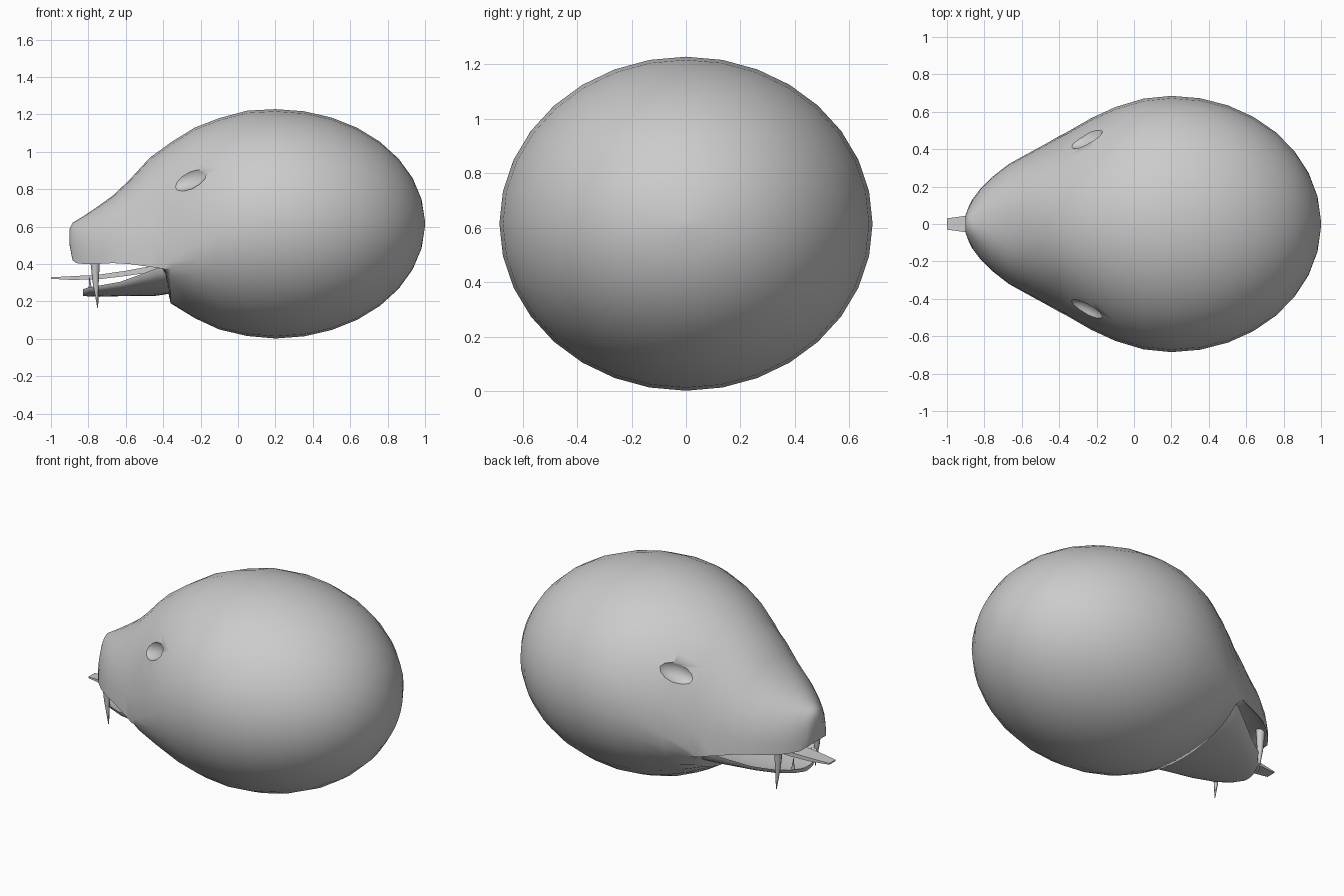
import bpy, bmesh, math
from mathutils import Matrix, Vector

if "Cube" in bpy.data.objects:
    bpy.data.objects.remove(bpy.data.objects["Cube"])

N = 32


def ring(x, hw, zm, up, down, e=2.0):
    """Half-width hw at height zm; up/down are the signed centre heights."""
    pts = []
    for i in range(N):
        a = 2 * math.pi * i / N
        c, s = math.cos(a), math.sin(a)
        p = 2 / e if s > 0 else 1
        y = hw * math.copysign(abs(c) ** p, c)
        z = zm + (up * abs(s) ** p if s > 0 else down * abs(s))
        pts.append((x, y, z))
    return pts


def finish(bm, name, angle=50):
    bmesh.ops.recalc_face_normals(bm, faces=bm.faces[:])
    me = bpy.data.meshes.new(name)
    bm.to_mesh(me)
    bm.free()
    ob = bpy.data.objects.new(name, me)
    bpy.context.collection.objects.link(ob)
    bpy.ops.object.select_all(action='DESELECT')
    ob.select_set(True)
    bpy.context.view_layer.objects.active = ob
    bpy.ops.object.shade_smooth_by_angle(angle=math.radians(angle))
    return ob


def loft(name, rings, angle=50):
    bm = bmesh.new()
    rows = [[bm.verts.new(p) for p in r] for r in rings]
    for a, b in zip(rows, rows[1:]):
        n = len(a)
        for i in range(n):
            j = (i + 1) % n
            bm.faces.new((a[i], a[j], b[j], b[i]))
    # Fan caps keep concave ends clean
    for r in (rows[0], rows[-1]):
        mid = sum((v.co for v in r), Vector()) / len(r)
        c = bm.verts.new(mid)
        for i in range(len(r)):
            bm.faces.new((r[i], r[(i + 1) % len(r)], c))
    return finish(bm, name, angle)


# Egg-shaped head running forward into an upper snout with a hollow palate
# columns: x, half width, rim height, top, bottom, dome exponent
front = [(-0.90, 0.05, 0.51, 0.59, 0.50, 2), (-0.885, 0.09, 0.42, 0.62, 0.42, 2.2),
         (-0.865, 0.13, 0.405, 0.632, 0.41, 2.2), (-0.82, 0.19, 0.40, 0.66, 0.43, 2.2),
         (-0.76, 0.25, 0.40, 0.70, 0.45, 2.2), (-0.67, 0.32, 0.405, 0.765, 0.46, 2.2),
         (-0.58, 0.37, 0.40, 0.85, 0.45, 2.1), (-0.47, 0.43, 0.385, 0.97, 0.43, 2.1),
         (-0.40, 0.47, 0.375, 1.02, 0.37, 2.1), (-0.36, 0.49, 0.42, 1.05, 0.19, 2.1),
         (-0.23, 0.565, 0.50, 1.13, 0.11, 2.05), (-0.10, 0.625, 0.57, 1.18, 0.05, 2),
         (0.05, 0.67, 0.60, 1.22, 0.015, 2)]
rings = [ring(x, w, zm, zt - zm, zb - zm, e) for x, w, zm, zt, zb, e in front]
for k in range(0, 9):
    a = math.pi / 2 * k / 8.12
    c = math.cos(a)
    rings.append(ring(0.2 + 0.8 * math.sin(a), 0.685 * c, 0.615, 0.613 * c, -0.613 * c))
head = loft("head", rings)

# Almond eye sockets pressed into both sides
for s in (1, -1):
    bm = bmesh.new()
    bmesh.ops.create_uvsphere(bm, u_segments=12, v_segments=8, radius=1)
    ax = Vector((0.86, 0.40 * s, 0.36)).normalized()
    nrm = Vector((-0.42, 0.78 * s, 0.40))
    nrm = (nrm - ax * nrm.dot(ax)).normalized()
    up = ax.cross(nrm)
    R = Matrix((ax, up, nrm)).transposed().to_4x4()
    M = Matrix.Translation((-0.27, 0.475 * s, 0.86)) @ R @ Matrix.Diagonal((0.12, 0.065, 0.06, 1))
    bmesh.ops.transform(bm, matrix=M, verts=bm.verts[:])
    cut = finish(bm, "eye_socket_cutter")
    mod = head.modifiers.new("eye_socket", 'BOOLEAN')
    mod.operation, mod.solver, mod.object = 'DIFFERENCE', 'EXACT', cut
    bpy.context.view_layer.objects.active = head
    bpy.ops.object.modifier_apply(modifier=mod.name)
    bpy.data.objects.remove(cut)

# Trough-shaped lower jaw: x, half width, rim, trough floor, underside
jaw = [(-0.83, 0.07, 0.265, 0.255, 0.23), (-0.80, 0.14, 0.275, 0.255, 0.227),
       (-0.74, 0.20, 0.285, 0.26, 0.225), (-0.63, 0.27, 0.305, 0.265, 0.228),
       (-0.52, 0.34, 0.345, 0.28, 0.23), (-0.44, 0.39, 0.375, 0.30, 0.23),
       (-0.34, 0.43, 0.385, 0.32, 0.245), (-0.28, 0.44, 0.40, 0.35, 0.26)]
loft("lower_jaw", [ring(x, w, r, f - r, u - r) for x, w, r, f, u in jaw])


# Flat tongue sticking out past the snout
def slab(x, w, z, t):
    return [(x, -w, z - t), (x, w, z - t), (x, w, z + t), (x, -w, z + t)]


loft("tongue", [slab(-1.0, 0.03, 0.325, 0.004), slab(-0.89, 0.045, 0.325, 0.01),
                slab(-0.75, 0.06, 0.33, 0.012), slab(-0.60, 0.08, 0.35, 0.014),
                slab(-0.48, 0.10, 0.37, 0.016), slab(-0.36, 0.11, 0.37, 0.016)], 30)


# Long upper fangs and small lower teeth
def spike(name, x, y, z0, z1, r, lean):
    rows = []
    for f, k in ((0, 1), (0.5, 0.6), (1, 0.08)):
        rows.append([(x + lean * f * f + r * k * math.cos(a), y + r * k * math.sin(a),
                      z0 + (z1 - z0) * f)
                     for a in [i * math.pi / 4 for i in range(8)]])
    loft(name, rows)


for s in (1, -1):
    spike("fang", -0.765, 0.19 * s, 0.45, 0.165, 0.028, 0.015)
    spike("lower_tooth", -0.79, 0.085 * s, 0.25, 0.33, 0.01, -0.005)
